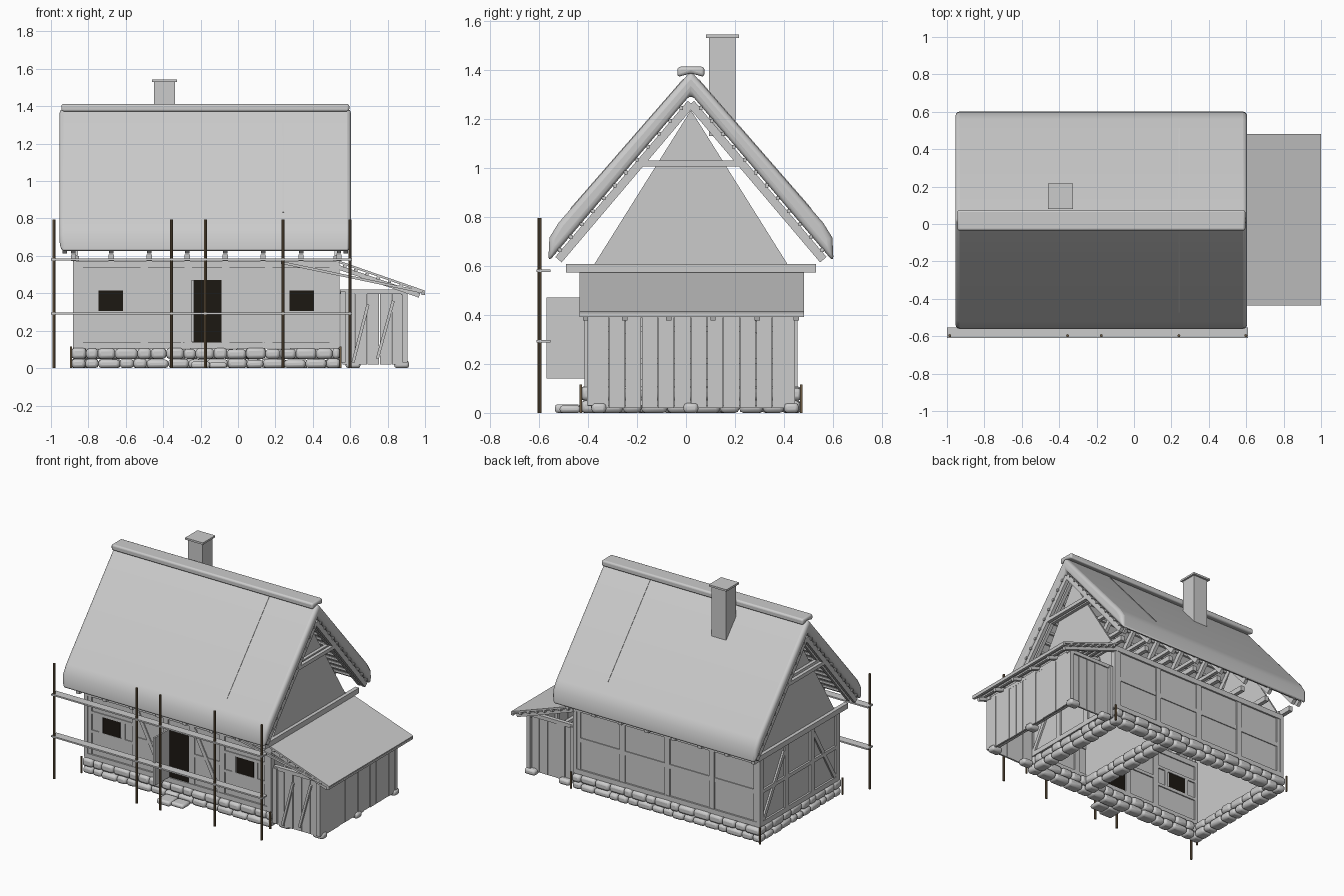
import bpy, bmesh, random
from mathutils import Vector, Matrix

if "Cube" in bpy.data.objects:
    bpy.data.objects.remove(bpy.data.objects["Cube"])

random.seed(4)
CY = 0.02                      # centre line of the house in y
X0, X1 = -0.87, 0.53           # gable wall planes


def material(name, rgb):
    m = bpy.data.materials.new(name)
    m.diffuse_color = (*rgb, 1)
    m.use_nodes = True
    m.node_tree.nodes["Principled BSDF"].inputs["Base Color"].default_value = m.diffuse_color
    return m


BROWN = material("brown_wood", (0.16, 0.11, 0.06))
DARK = material("dark_opening", (0.012, 0.009, 0.006))


def finish(name, bm, bevel=0, mat=None, segs=2):
    bmesh.ops.recalc_face_normals(bm, faces=bm.faces)
    me = bpy.data.meshes.new(name)
    bm.to_mesh(me)
    bm.free()
    ob = bpy.data.objects.new(name, me)
    bpy.context.collection.objects.link(ob)
    if mat:
        me.materials.append(mat)
    if bevel:
        b = ob.modifiers.new("bevel", 'BEVEL')
        b.width, b.segments, b.limit_method = bevel, segs, 'ANGLE'
        bpy.ops.object.select_all(action='DESELECT')
        ob.select_set(True)
        bpy.context.view_layer.objects.active = ob
        bpy.ops.object.shade_smooth_by_angle(angle=0.7)
    return ob


def boxes(name, items, bevel=0, mat=None):
    """Axis-aligned boxes (x0, x1, y0, y1, z0, z1) in one mesh."""
    bm = bmesh.new()
    for a, b, c, d, e, f in items:
        m = Matrix.Translation(((a + b) / 2, (c + d) / 2, (e + f) / 2))
        bmesh.ops.create_cube(bm, size=1, matrix=m @ Matrix.Diagonal((b - a, d - c, f - e, 1)))
    return finish(name, bm, bevel, mat)


def beams(name, items, w, h, side, mat=None):
    """Beams from p to q; w is measured along the side vector, h across it."""
    bm = bmesh.new()
    for p, q in items:
        p, q = Vector(p), Vector(q)
        d = (q - p).normalized()
        s = Vector(side)
        t = d.cross(s)
        m = Matrix((d * (q - p).length, s * w, t * h)).transposed().to_4x4()
        bmesh.ops.create_cube(bm, size=1, matrix=Matrix.Translation((p + q) / 2) @ m)
    return finish(name, bm, 0, mat)


def prism(name, yz, x0, x1, bevel=0, segs=2):
    """Profile in y, z pushed along x."""
    bm = bmesh.new()
    f = bm.faces.new([bm.verts.new((x0, y, z)) for y, z in yz])
    r = bmesh.ops.extrude_face_region(bm, geom=[f])
    bmesh.ops.translate(bm, vec=(x1 - x0, 0, 0),
                        verts=[v for v in r["geom"] if isinstance(v, bmesh.types.BMVert)])
    return finish(name, bm, bevel, None, segs)


# stone foundation: two courses around the house plus a cross wall
stones = []


def course(a, b, fixed, along_x):
    for z0, z1 in ((0, 0.052), (0.05, 0.108)):
        t = a
        while t < b - 0.03:
            e = min(t + random.uniform(0.06, 0.12), b)
            if b - e < 0.04:
                e = b
            h = random.uniform(0.034, 0.044)
            zz = z1 - random.uniform(0, 0.008)
            stones.append((t, e, fixed - h, fixed + h, z0, zz) if along_x
                          else (fixed - h, fixed + h, t, e, z0, zz))
            t = e


for y in (-0.39, 0.43):
    course(-0.89, 0.545, y, True)
for x in (-0.85, 0.51, 0.08):
    course(-0.36, 0.40, x, False)
boxes("foundation_stones", stones, 0.017)
boxes("step_stones", [(-0.25, -0.15, -0.535, -0.43, 0, 0.035), (-0.155, -0.06, -0.515, -0.43, 0, 0.03)], 0.012)
boxes("corner_stakes", [(x - .005, x + .005, y - .005, y + .005, 0, 0.115)
                        for x in (-0.893, 0.548) for y in (-0.43, 0.47)], 0, BROWN)

# wall infill and inner partition
YF, YB = CY - 0.415, CY + 0.415
boxes("wall_panels", [(X0, X1, YF - .008, YF + .012, 0.11, 0.56), (X0, X1, YB - .012, YB + .008, 0.11, 0.56),
                      (X0, X0 + .02, YF, YB, 0.11, 0.6), (X1 - .02, X1, YF, YB, 0.11, 0.6),
                      (0.07, 0.09, YF, YB, 0.11, 0.56)])

# timber frame
fr = []
for y in (YF, YB):
    fr += [(X0 - .01, X1 + .01, y - .02, y + .02, 0.105, 0.138), (X0 - .01, X1 + .01, y - .02, y + .02, 0.535, 0.572)]
for x in (X0, X1):
    fr += [(x - .013, x + .013, YF, YB, a, b) for a, b in ((0.105, 0.138), (0.33, 0.355), (0.57, 0.605))]
    fr += [(x - .013, x + .013, y - .02, y + .02, 0.11, 0.57) for y in (YF, CY - 0.14, CY + 0.14, YB)]
for x in (-0.85, -0.5, -0.265, -0.065, 0.165, 0.51):
    fr.append((x - .02, x + .02, YF - .016, YF + .02, 0.11, 0.56))
for x in (-0.85, -0.51, -0.17, 0.17, 0.51):
    fr.append((x - .02, x + .02, YB - .02, YB + .016, 0.11, 0.56))
fr.append((X0, X1, YB - .02, YB + .014, 0.325, 0.355))
for a, b in ((-0.85, -0.5), (0.165, 0.51)):            # rails around the windows
    c = (a + b) / 2
    fr += [(a, b, YF - .014, YF + .02, z, z + .02) for z in (0.285, 0.415)]
    fr += [(x - .013, x + .013, YF - .014, YF + .02, 0.29, 0.43) for x in (c - 0.085, c + 0.085)]
for a, b in ((-0.5, -0.265), (-0.065, 0.165)):
    fr.append((a, b, YF - .014, YF + .02, 0.325, 0.347))
boxes("timber_frame", fr)
beams("front_braces", [((-0.48, YF - .008, 0.52), (-0.29, YF - .008, 0.14)),
                       ((-0.05, YF - .008, 0.52), (0.145, YF - .008, 0.14))], 0.016, 0.026, (0, 1, 0))
beams("gable_wall_braces", [((x, CY + s * 0.16, 0.53), (x, CY + s * 0.39, 0.14))
                            for x in (X0 - .002, X1 + .002) for s in (-1, 1)], 0.02, 0.026, (1, 0, 0))

# dark windows and doorway, with the open door leaf
boxes("window_and_door_openings", [(a, b, YF - .012, YF + .016, c, d) for a, b, c, d in
      ((-0.75, -0.615, 0.305, 0.415), (0.275, 0.405, 0.305, 0.415), (-0.243, -0.087, 0.138, 0.47))], 0, DARK)
boxes("door_lintel", [(-0.25, -0.08, YF - .016, YF + .02, 0.47, 0.495)])
boxes("door_leaf", [(-0.248, -0.236, -0.57, YF - .01, 0.14, 0.47)])

# gable triangles, tie beams, rafters, collars and battens
for n, x in (("left_gable", X0), ("right_gable", X1 - .015)):
    prism(n, [(CY - 0.395, 0.605), (CY + 0.395, 0.605), (CY, 1.235)], x, x + .015)
TRUSS = [X0 - .01 + i * (X1 - X0 + .02) / 7 for i in range(8)]
boxes("tie_beams", [(x - .014, x + .014, CY - 0.51, CY + 0.51, 0.572, 0.608) for x in TRUSS])
ends = [-0.925] + TRUSS + [0.575]
beams("rafters", [((x, CY, 1.262), (x, CY + s * 0.54, 0.625)) for x in ends for s in (-1, 1)],
      0.024, 0.034, (1, 0, 0))
boxes("collar_beams", [(x - .012, x + .012, CY - 0.2, CY + 0.2, 1.005, 1.03) for x in ends])
boxes("roof_battens", [(-0.945, 0.595, CY + s * d - .007, CY + s * d + .007, 1.283 - 1.17 * d, 1.298 - 1.17 * d)
                       for s in (-1, 1) for d in [0.04 + 0.045 * i for i in range(12)]])

# thatched roof, seam strips and ridge roll
half = [(0.54, 0.775), (0.577, 0.715), (0.582, 0.615)]
prism("thatch_roof", [(CY, 1.395)] + [(CY + y, z) for y, z in half] + [(CY, 1.30)]
      + [(CY - y, z) for y, z in reversed(half)], -0.955, 0.605, 0.022, 3)
beams("thatch_seams", [((0.242, CY + s * 0.03, 1.36), (0.242, CY + s * 0.49, 0.832)) for s in (-1, 1)],
      0.01, 0.006, (1, 0, 0))
prism("ridge_roll", [(CY - .055, 1.37), (CY - .055, 1.412), (CY + .055, 1.412), (CY + .055, 1.37),
                     (CY, 1.385)], -0.945, 0.595, 0.012, 3)

# chimney
boxes("chimney", [(-0.448, -0.337, 0.093, 0.202, 1.13, 1.532), (-0.46, -0.325, 0.081, 0.216, 1.53, 1.543)])

# lean-to shed: sloping roof, rafters and battens
RY0, RY1 = -0.435, 0.482


def roof_z(x):
    return 0.568 - (x - 0.54) * 0.348


beams("shed_roof", [((0.54, (RY0 + RY1) / 2, roof_z(0.54)), (0.998, (RY0 + RY1) / 2, roof_z(0.998)))],
      RY1 - RY0, 0.012, (0, 1, 0))
beams("shed_rafters", [((0.54, y, roof_z(0.54) - .03), (0.97, y, roof_z(0.97) - .03))
                       for y in (-0.41, -0.25, -0.07, 0.11, 0.29, 0.45)], 0.022, 0.024, (0, 1, 0))
boxes("shed_battens", [(x - .009, x + .009, RY0, RY1, roof_z(x) - .02, roof_z(x) - .006)
                       for x in [0.57 + 0.06 * i for i in range(8)]])
beams("shed_verge_board", [((0.23, -0.425, 0.565), (0.985, -0.425, 0.407))], 0.012, 0.014, (0, 1, 0))

# shed plank walls, posts, plates and pad stones
planks = []
for i in range(12):
    y = -0.38 + i * 0.0667
    o = random.uniform(0, 0.006)
    planks.append((0.885 + o, 0.898 + o, y, y + 0.064, 0.02, 0.395))
for i in range(5):
    x = 0.56 + i * 0.066
    o = random.uniform(0, 0.005)
    planks += [(x, x + 0.063, -0.385 - o, -0.373 - o, 0.02, 0.405), (x, x + 0.063, 0.413 + o, 0.425 + o, 0.02, 0.405)]
boxes("shed_planks", planks)
posts = [(x - .014, x + .014, y - .014, y + .014, 0.03, 0.41)
         for x in (0.562, 0.893) for y in (-0.39, 0.43)]
posts += [(0.87, 0.89, y - .012, y + .012, 0.03, 0.41) for y in (-0.06, 0.145)]
posts += [(0.545, 0.91, y - .014, y + .014, 0.395, 0.42) for y in (-0.38, 0.42)]
posts += [(0.872, 0.9, -0.4, 0.44, 0.39, 0.415)]
posts += [(0.86, 0.885, -0.38, 0.42, z, z + .022) for z in (0.03, 0.2)]
boxes("shed_frame", posts)
beams("shed_braces", [((0.615, -0.393, 0.03), (0.695, -0.393, 0.34)), ((0.745, -0.393, 0.05), (0.83, -0.393, 0.36))],
      0.014, 0.016, (0, 1, 0))
boxes("shed_pad_stones", [(x - .045, x + .035, y - .03, y + .03, 0, 0.04)
                          for x in (0.62, 0.88) for y in (-0.355, 0.43)] + [(0.84, 0.915, -0.01, 0.05, 0, 0.04)], 0.014)

# scaffold in front
bm = bmesh.new()
for x in (-0.985, -0.355, -0.175, 0.24, 0.598):
    bmesh.ops.create_cone(bm, cap_ends=True, segments=8, radius1=0.008, radius2=0.008, depth=0.795,
                          matrix=Matrix.Translation((x, -0.597, 0.3975)))
finish("scaffold_poles", bm, 0, BROWN)
boxes("scaffold_boards", [(-1.0, 0.61, -0.609, -0.553, z - .005, z + .005) for z in (0.292, 0.58)])
